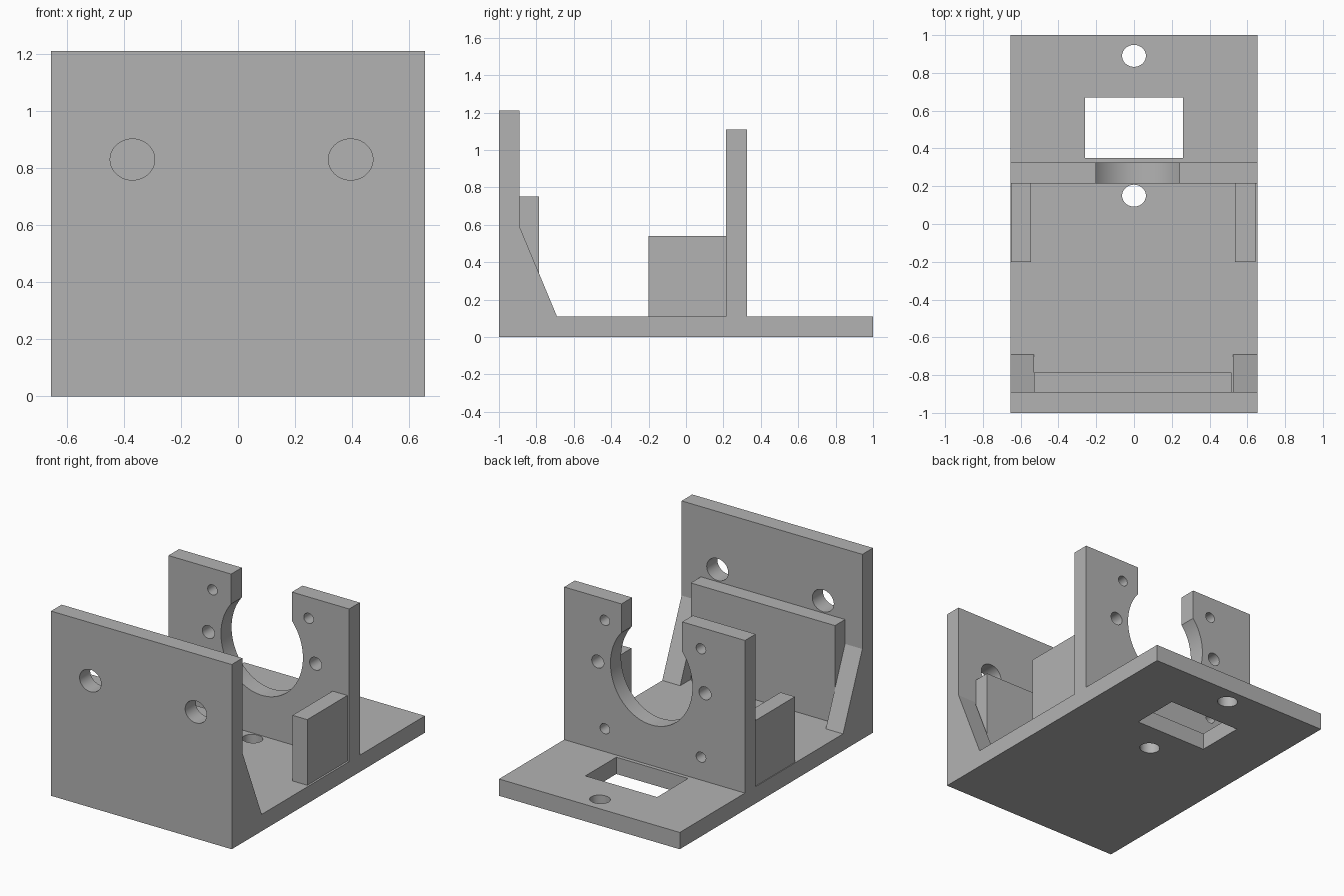
import bpy
import bmesh
import math
from mathutils import Matrix

cube = bpy.data.objects.get("Cube")
if cube:
    bpy.data.objects.remove(cube, do_unlink=True)

grey = bpy.data.materials.new("plain grey")
grey.use_nodes = True
colour = (0.45, 0.45, 0.45, 1)
grey.diffuse_color = colour
grey.node_tree.nodes["Principled BSDF"].inputs["Base Color"].default_value = colour

HALF = 0.655     # half the bracket width
FLOOR = 0.11     # top of the base plate


def add_object(name, bm):
    bmesh.ops.recalc_face_normals(bm, faces=bm.faces)
    mesh = bpy.data.meshes.new(name)
    bm.to_mesh(mesh)
    bm.free()
    mesh.materials.append(grey)
    obj = bpy.data.objects.new(name, mesh)
    bpy.context.collection.objects.link(obj)
    return obj


def box(name, x, y, z):
    bm = bmesh.new()
    bmesh.ops.create_cube(bm, size=1)
    for v in bm.verts:
        for i, (low, high) in enumerate((x, y, z)):
            v.co[i] = low if v.co[i] < 0 else high
    return add_object(name, bm)


def prism(name, profile, x):
    """Extrude a (y, z) profile along x."""
    bm = bmesh.new()
    face = bm.faces.new([bm.verts.new((x[0], y, z)) for y, z in profile])
    new = bmesh.ops.extrude_face_region(bm, geom=[face])["geom"]
    verts = [g for g in new if isinstance(g, bmesh.types.BMVert)]
    bmesh.ops.translate(bm, verts=verts, vec=(x[1] - x[0], 0, 0))
    return add_object(name, bm)


def drill(centre, ra, rb, axis, sides=64):
    """Oval cutter along y or z; ra is its x radius."""
    bm = bmesh.new()
    bmesh.ops.create_cone(bm, cap_ends=True, segments=sides,
                          radius1=1, radius2=1, depth=0.4)
    bmesh.ops.scale(bm, verts=bm.verts, vec=(ra, rb, 1))
    if axis == "y":
        bmesh.ops.rotate(bm, verts=bm.verts, cent=(0, 0, 0),
                         matrix=Matrix.Rotation(math.pi / 2, 3, "X"))
    bmesh.ops.translate(bm, verts=bm.verts, vec=centre)
    return add_object("hole_cutter", bm)


def cut(obj, cutters):
    bpy.context.view_layer.objects.active = obj
    for c in cutters:
        mod = obj.modifiers.new("cut", "BOOLEAN")
        mod.operation = "DIFFERENCE"
        mod.solver = "EXACT"
        mod.object = c
        bpy.ops.object.modifier_apply(modifier=mod.name)
        bpy.data.objects.remove(c, do_unlink=True)
    bpy.ops.object.select_all(action="DESELECT")
    obj.select_set(True)
    bpy.ops.object.shade_smooth_by_angle(angle=math.radians(30))


# Base plate with window and two screw holes
base = box("base_plate", (-HALF, HALF), (-0.89, 1), (0, FLOOR))
cut(base, [box("window_cutter", (-0.26, 0.26), (0.35, 0.67), (-0.1, 0.3))]
    + [drill((0, y, 0.05), 0.063, 0.058, "z") for y in (0.15, 0.89)])

# Front wall with two holes
wall = box("front_wall", (-HALF, HALF), (-1, -0.89), (0, 1.21))
cut(wall, [drill((x, -0.95, 0.83), 0.078, 0.072, "y") for x in (-0.37, 0.395)])

# Lower step behind the front wall, between the corner gussets
box("wall_step", (-0.53, 0.515), (-0.89, -0.785), (FLOOR, 0.75))
gusset = [(-0.89, FLOOR), (-0.69, FLOOR), (-0.89, 0.59)]
prism("right_gusset", gusset, (-HALF, -0.53))
prism("left_gusset", gusset, (0.525, HALF))

# Upright mount: round opening with a slot to the top, six screw holes
mount = box("upright_mount", (-HALF, HALF), (0.215, 0.325), (FLOOR, 1.11))
MID = 0.27
cutters = [drill((0.023, MID, 0.70), 0.297, 0.325, "y", 96),
           box("slot_cutter", (-0.2, 0.24), (0.1, 0.5), (0.7, 1.3))]
for x, side_x in ((-0.336, -0.365), (0.361, 0.412)):
    cutters += [drill((x, MID, z), 0.035, 0.033, "y", 32) for z in (0.26, 0.97)]
    cutters.append(drill((side_x, MID, 0.686), 0.044, 0.042, "y", 32))
cut(mount, cutters)

# Side braces in front of the mount
box("right_brace", (-0.65, -0.545), (-0.2, 0.215), (FLOOR, 0.54))
box("left_brace", (0.535, 0.642), (-0.2, 0.215), (FLOOR, 0.54))
